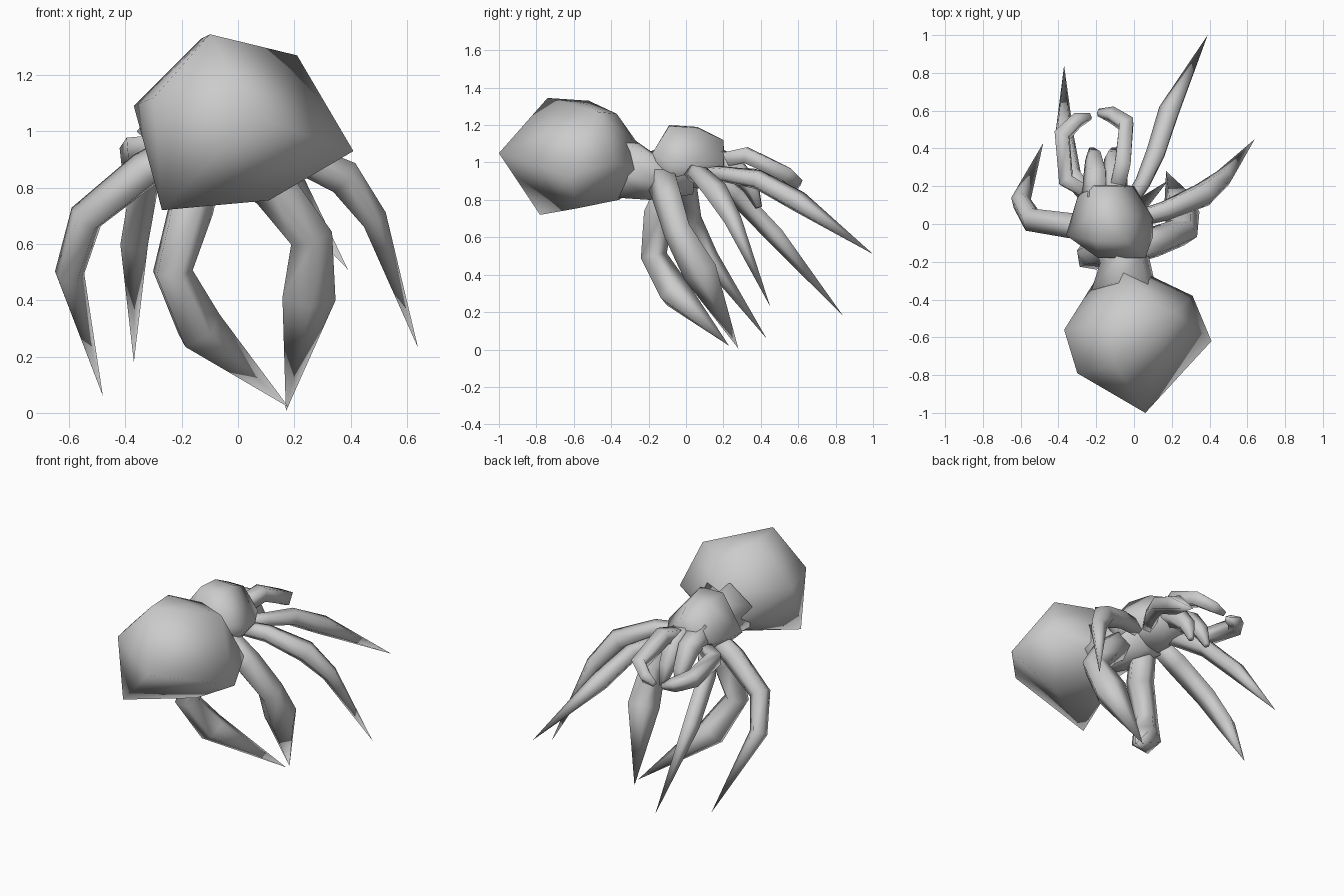
import bpy, bmesh, math
from mathutils import Vector


def finish(name, bm):
    bmesh.ops.recalc_face_normals(bm, faces=bm.faces[:])
    mesh = bpy.data.meshes.new(name)
    bm.to_mesh(mesh)
    bm.free()
    for p in mesh.polygons:
        p.use_smooth = True
    ob = bpy.data.objects.new(name, mesh)
    bpy.context.collection.objects.link(ob)
    return ob


def hull(name, pts):
    """Faceted body part wrapped around a few key points."""
    bm = bmesh.new()
    for p in pts:
        bm.verts.new(p)
    bmesh.ops.convex_hull(bm, input=bm.verts[:])
    loose = [v for v in bm.verts if not v.link_faces]
    bmesh.ops.delete(bm, geom=loose, context='VERTS')
    return finish(name, bm)


def limb(name, path, radii, sides=5):
    """Low-poly tube along a path; a zero radius makes a pointed tip."""
    pts = [Vector(p) for p in path]
    bm = bmesh.new()
    rings = []
    tangent = (pts[1] - pts[0]).normalized()
    side = tangent.orthogonal().normalized()
    for i, (p, r) in enumerate(zip(pts, radii)):
        a = (p - pts[i - 1]).normalized() if i else tangent
        b = (pts[i + 1] - p).normalized() if i + 1 < len(pts) else a
        new = (a + b).normalized()
        side = tangent.rotation_difference(new) @ side
        tangent = new
        up = tangent.cross(side)
        if r == 0:
            rings.append([bm.verts.new(p)])
            continue
        rings.append([bm.verts.new(p + r * (side * math.cos(t) + up * math.sin(t)))
                      for t in (2 * math.pi * k / sides for k in range(sides))])
    for a, b in zip(rings, rings[1:]):
        for k in range(sides):
            n = (k + 1) % sides
            if len(b) == 1:
                bm.faces.new((a[k], a[n], b[0]))
            else:
                bm.faces.new((a[k], a[n], b[n], b[k]))
    for ring in (rings[0], rings[-1]):
        if len(ring) > 2:
            bm.faces.new(ring)
    return finish(name, bm)


# Swollen rear body
hull("abdomen", [
    (0.06, -1.0, 1.05), (-0.10, -0.74, 1.345), (-0.13, -0.52, 1.33),
    (0.04, -0.52, 1.31), (0.21, -0.47, 1.27), (0.0, -0.37, 1.26), (0.31, -0.38, 1.0),
    (0.41, -0.62, 0.93), (0.11, -0.58, 0.755), (-0.27, -0.78, 0.72),
    (-0.30, -0.79, 1.12), (-0.37, -0.56, 1.09), (-0.02, -0.36, 0.80),
    (-0.20, -0.29, 0.96), (0.08, -0.27, 0.96), (-0.06, -0.25, 1.09), (-0.05, -0.27, 0.85)])

# Narrow waist
limb("waist", [(-0.05, -0.36, 0.98), (-0.05, -0.19, 0.93), (-0.10, 0.0, 0.97)],
     [0.18, 0.135, 0.15], 6)

# Front body with the head tapering forward
hull("thorax", [
    (-0.19, -0.18, 1.05), (0.06, -0.18, 1.05), (-0.20, -0.09, 1.20),
    (-0.04, -0.09, 1.195), (-0.20, 0.06, 1.19), (-0.07, 0.06, 1.185),
    (-0.36, -0.06, 1.0), (-0.30, 0.14, 1.0), (0.10, 0.03, 1.0),
    (0.10, -0.07, 0.99), (0.0, 0.20, 0.99), (-0.20, 0.20, 1.12),
    (-0.10, 0.20, 1.12), (-0.24, 0.21, 0.95), (-0.07, 0.21, 0.93),
    (-0.22, -0.10, 0.87), (0.02, -0.10, 0.87), (-0.13, 0.10, 0.86)])

# Legs: three on each side, posed unevenly
legs = {
    "left_front_leg": ([(-0.2, 0.10, 0.94), (-0.33, 0.26, 0.84),
                        (-0.37, 0.48, 0.61), (-0.37, 0.84, 0.18)],
                       [0.05, 0.055, 0.052, 0]),
    "left_middle_leg": ([(-0.2, -0.02, 0.94), (-0.33, -0.01, 0.86),
                         (-0.54, 0.02, 0.69), (-0.60, 0.12, 0.49), (-0.48, 0.43, 0.06)],
                        [0.06, 0.07, 0.065, 0.055, 0]),
    "left_rear_leg": ([(-0.12, -0.06, 0.93), (-0.17, -0.15, 0.73),
                       (-0.235, -0.175, 0.50), (-0.14, -0.06, 0.30), (0.18, 0.23, 0.02)],
                      [0.08, 0.085, 0.075, 0.09, 0]),
    "right_front_leg": ([(-0.04, 0.08, 0.95), (0.05, 0.22, 0.935),
                         (0.12, 0.38, 0.91), (0.19, 0.60, 0.79), (0.39, 1.0, 0.51)],
                        [0.04, 0.045, 0.055, 0.06, 0]),
    "right_middle_leg": ([(-0.02, 0.02, 0.95), (0.16, 0.07, 0.935),
                          (0.37, 0.16, 0.84), (0.48, 0.25, 0.69), (0.64, 0.45, 0.23)],
                         [0.045, 0.055, 0.068, 0.05, 0]),
    "right_rear_leg": ([(-0.02, -0.13, 0.93), (0.13, -0.09, 0.80),
                        (0.26, -0.04, 0.63), (0.25, 0.08, 0.42), (0.17, 0.28, 0.005)],
                       [0.09, 0.085, 0.08, 0.1, 0]),
}
for name, (path, radii) in legs.items():
    limb(name, path, radii)

# Feelers curling inward ahead of the head
limb("left_feeler", [(-0.20, 0.14, 0.96), (-0.36, 0.23, 0.94), (-0.38, 0.47, 0.91),
                     (-0.30, 0.55, 0.88), (-0.23, 0.57, 0.86)],
     [0.045, 0.055, 0.055, 0.045, 0.02], 4)
limb("right_feeler", [(-0.10, 0.14, 1.0), (-0.06, 0.32, 1.04), (-0.04, 0.53, 0.94),
                      (-0.12, 0.58, 0.895), (-0.19, 0.59, 0.87)],
     [0.055, 0.058, 0.055, 0.045, 0.02], 4)

# Pair of broad jaws tapering down from the head
for side, x in (("left", -1), ("right", 1)):
    limb(side + "_jaw", [(-0.15 + 0.05 * x, 0.12, 1.03), (-0.15 + 0.05 * x, 0.26, 0.97),
                         (-0.16 + 0.05 * x, 0.35, 0.87), (-0.165 + 0.06 * x, 0.39, 0.76)],
         [0.08, 0.07, 0.05, 0.02])
